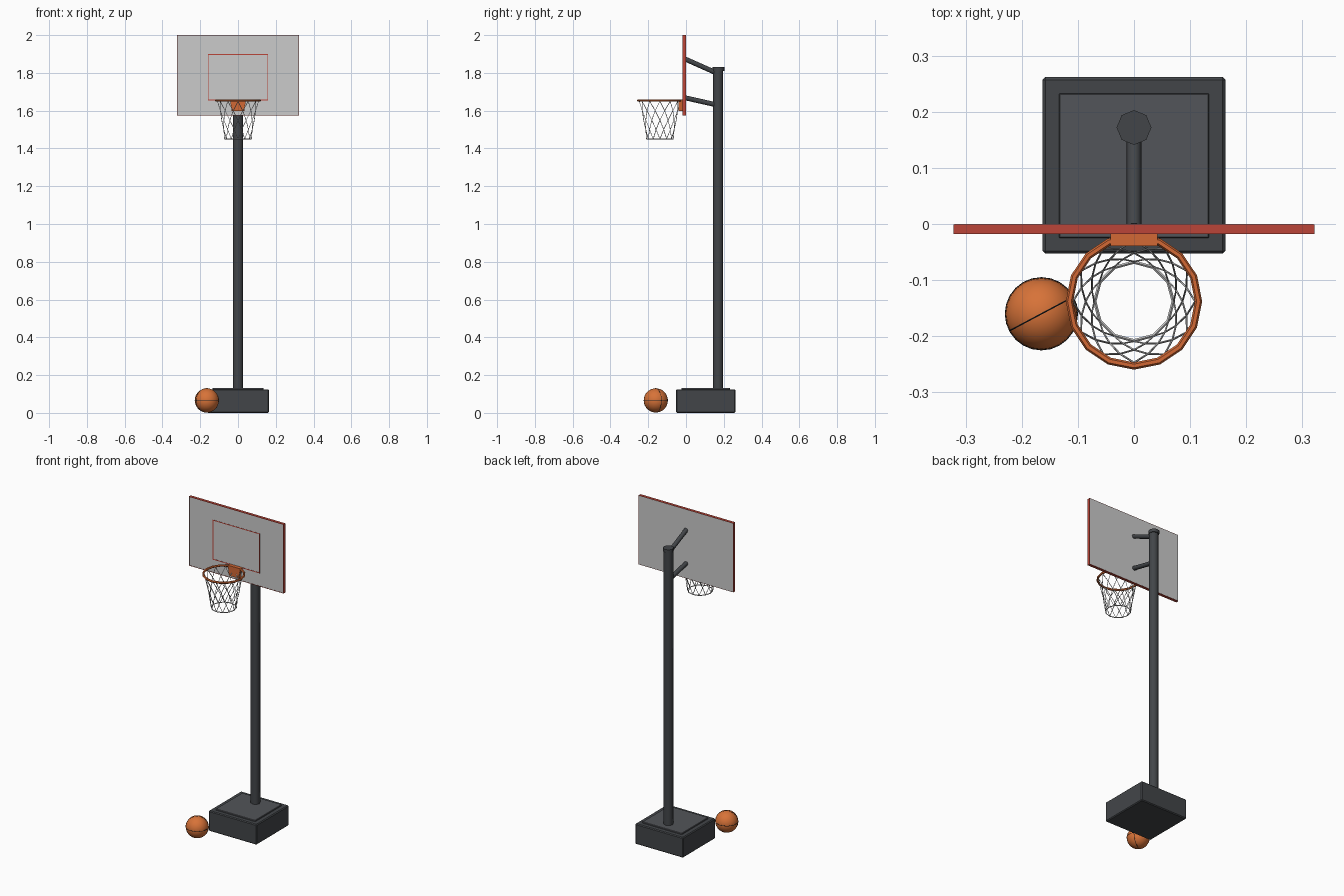
import bpy, math
from math import cos, sin, pi
from mathutils import Vector

if "Cube" in bpy.data.objects:
    bpy.data.objects.remove(bpy.data.objects["Cube"])


def material(name, color):
    m = bpy.data.materials.new(name)
    m.diffuse_color = (*color, 1)
    m.use_nodes = True
    m.node_tree.nodes["Principled BSDF"].inputs["Base Color"].default_value = m.diffuse_color
    return m


DARK = material("dark_metal", (0.055, 0.06, 0.066))
TOP = material("base_top_grey", (0.085, 0.09, 0.1))
ORANGE = material("rim_orange", (0.65, 0.14, 0.035))
BALL = material("ball_orange", (0.68, 0.17, 0.04))
RED = material("trim_red", (0.5, 0.06, 0.04))
BLACK = material("seam_black", (0.015, 0.015, 0.015))


def finish(name, mat=None, bevel=0, smooth=False):
    o = bpy.context.object
    o.name = name
    if mat:
        o.data.materials.append(mat)
    if bevel:
        b = o.modifiers.new("bevel", "BEVEL")
        b.width, b.segments = bevel, 1
    if smooth:
        bpy.ops.object.shade_smooth_by_angle(angle=math.radians(50))
    return o


def box(name, lo, hi, mat=None, bevel=0):
    lo, hi = Vector(lo), Vector(hi)
    bpy.ops.mesh.primitive_cube_add(size=1, location=(lo + hi) / 2)
    bpy.context.object.scale = hi - lo
    bpy.ops.object.transform_apply(location=False, rotation=False, scale=True)
    return finish(name, mat, bevel)


def rod(name, a, b, r, sides, mat, r2=None):
    a, b = Vector(a), Vector(b)
    bpy.ops.mesh.primitive_cone_add(vertices=sides, radius1=r, radius2=r if r2 is None else r2,
                                    depth=(b - a).length, location=(a + b) / 2,
                                    rotation=(b - a).to_track_quat('Z', 'Y').to_euler())
    return finish(name, mat, smooth=True)


def ring(name, loc, major, minor, seg, mat=None, rot=(0, 0, 0), sides=6):
    bpy.ops.mesh.primitive_torus_add(location=loc, rotation=rot, major_radius=major, minor_radius=minor,
                                     major_segments=seg, minor_segments=sides)
    return finish(name, mat, smooth=True)


# Weighted base with raised top plate
box("base", (-0.163, -0.053, 0), (0.163, 0.262, 0.125), DARK, 0.005)
box("base_top_plate", (-0.134, -0.025, 0.12), (0.134, 0.233, 0.133), TOP, 0.002)

# Pole, cap and the two board arms
rod("pole", (0, 0.17, 0.125), (0, 0.17, 1.815), 0.027, 8, DARK)
rod("pole_cap", (0, 0.172, 1.81), (0, 0.172, 1.83), 0.031, 8, DARK)
rod("upper_arm", (0, -0.004, 1.873), (0, 0.165, 1.798), 0.013, 8, DARK)
rod("lower_arm", (0, -0.004, 1.668), (0, 0.165, 1.63), 0.013, 8, DARK)

# Backboard
box("backboard", (-0.32, -0.017, 1.577), (0.32, 0, 1.998))


# Thin rectangular outlines: board edge trim and shooter's square
def outline(name, x, z0, z1, w, y0, y1, mat):
    for side, s in (("left", -1), ("right", 1)):
        xa, xb = sorted((s * x, s * (x - w)))
        box(f"{name}_{side}", (xa, y0, z0), (xb, y1, z1), mat)
    box(f"{name}_bottom", (-x + w, y0, z0), (x - w, y1, z0 + w), mat)
    box(f"{name}_top", (-x + w, y0, z1 - w), (x - w, y1, z1), mat)


outline("board_trim", 0.322, 1.575, 2.0, 0.003, -0.018, -0.0005, RED)
outline("target_square", 0.16, 1.655, 1.9, 0.005, -0.018, -0.016, RED)

# Rim and its bracket, tapering downward
CX, CY, RZ = 0.0, -0.138, 1.654
ring("rim", (CX, CY, RZ), 0.115, 0.0065, 16, ORANGE)
bracket = box("rim_bracket", (-0.042, -0.039, 1.598), (0.042, -0.016, 1.66), ORANGE)
for v in bracket.data.vertices:
    if v.co.z < 0:
        v.co.x *= 0.8

# Net: crossing helical strands narrowing to a bottom ring
curve = bpy.data.curves.new("net", "CURVE")
curve.dimensions = '3D'
curve.bevel_depth, curve.bevel_resolution = 0.0017, 0
STRANDS, ROWS = 12, 5
for i in range(STRANDS):
    for d in (-1, 1):
        sp = curve.splines.new('POLY')
        sp.points.add(ROWS - 1)
        for k, p in enumerate(sp.points):
            t = k / (ROWS - 1)
            r = 0.109 - 0.053 * t + 0.015 * t * t
            a = 2 * pi * (i + d * k * 0.5) / STRANDS
            p.co = (CX + r * cos(a), CY + r * sin(a), 1.65 - 0.2 * t, 1)
net = bpy.data.objects.new("net", curve)
bpy.context.collection.objects.link(net)
ring("net_bottom_ring", (CX, CY, 1.45), 0.07, 0.003, 12, sides=4)

# Ball with an equator seam and one upright seam
BC = (-0.165, -0.16, 0.066)
bpy.ops.mesh.primitive_uv_sphere_add(segments=24, ring_count=16, radius=0.064, location=BC)
finish("ball", BALL, smooth=True)
ring("ball_seam_level", BC, 0.0638, 0.0015, 24, BLACK)
ring("ball_seam_upright", BC, 0.0638, 0.0015, 24, BLACK, (pi / 2, 0, math.radians(28)))
